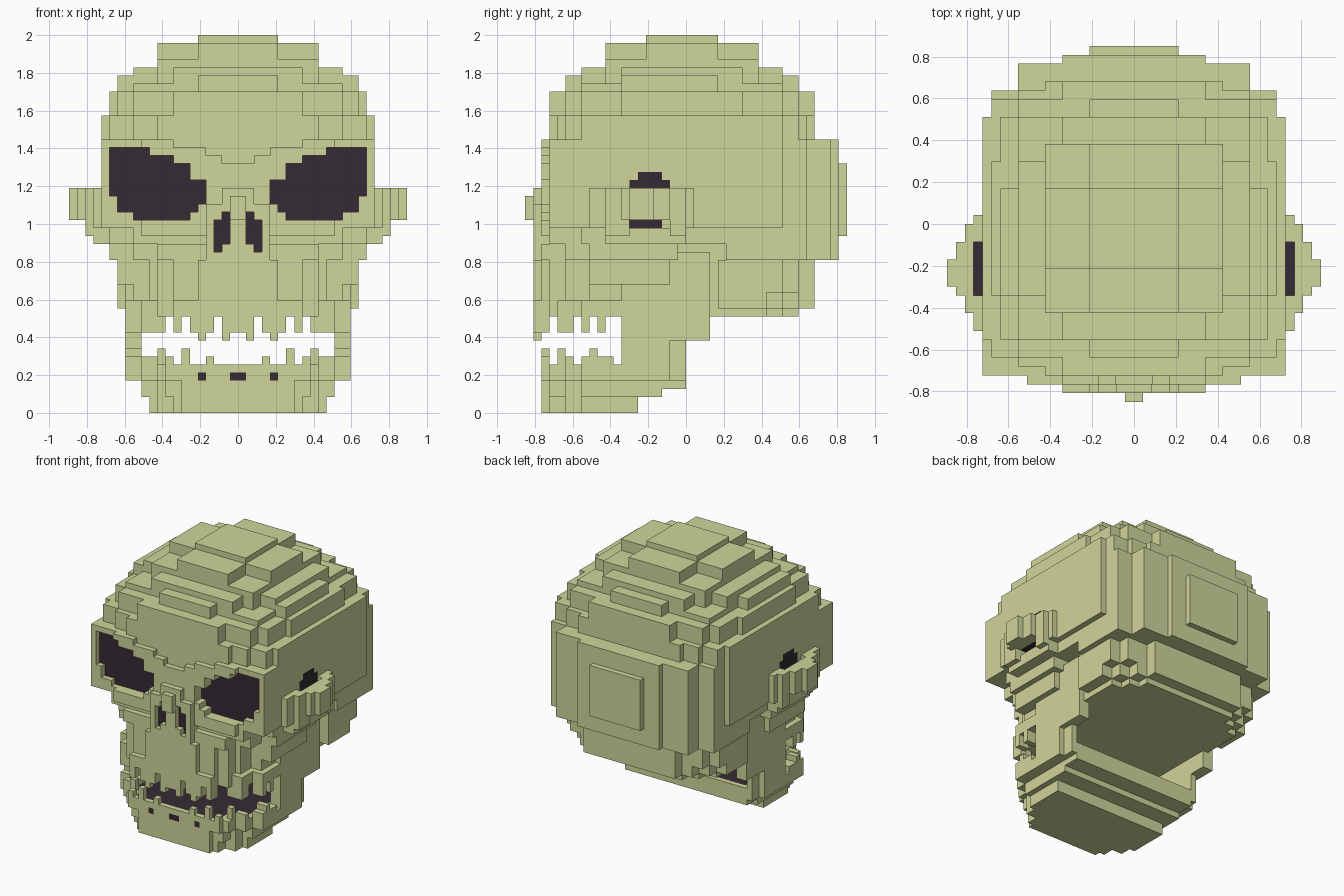
import bpy, bmesh

if "Cube" in bpy.data.objects:
    bpy.data.objects.remove(bpy.data.objects["Cube"])

U = 2 / 47  # edge of one block


def material(name, color):
    m = bpy.data.materials.new(name)
    m.use_nodes = True
    m.diffuse_color = color
    m.node_tree.nodes["Principled BSDF"].inputs["Base Color"].default_value = color
    return m


BONE = material("bone olive", (0.63, 0.67, 0.325, 1))
DARK = material("dark hollow", (0.033, 0.024, 0.035, 1))


def pair(x0, x1, y0, y1, z0, z1):
    """Blocks filling a box between x0 and x1 on both sides of the middle."""
    return {(s, y, z) for x in range(x0, x1) for s in (x, -x - 1)
            for y in range(y0, y1) for z in range(z0, z1)}


def layer(z0, z1, *rects):
    """Stack level made of centred rectangles (half width, front, back)."""
    out = set()
    for h, y0, y1 in rects:
        out |= pair(0, h, y0, y1, z0, z1)
    return out


SIDES = {(1, 0, 0): ((1, 0, 0), (1, 1, 0), (1, 1, 1), (1, 0, 1)),
         (-1, 0, 0): ((0, 0, 0), (0, 0, 1), (0, 1, 1), (0, 1, 0)),
         (0, 1, 0): ((0, 1, 0), (0, 1, 1), (1, 1, 1), (1, 1, 0)),
         (0, -1, 0): ((0, 0, 0), (1, 0, 0), (1, 0, 1), (0, 0, 1)),
         (0, 0, 1): ((0, 0, 1), (1, 0, 1), (1, 1, 1), (0, 1, 1)),
         (0, 0, -1): ((0, 0, 0), (0, 1, 0), (1, 1, 0), (1, 0, 0))}


def part(name, cells, mat):
    """Skin a set of blocks with flat faces and merge coplanar ones."""
    bm = bmesh.new()
    verts = {}
    for x, y, z in cells:
        for (dx, dy, dz), quad in SIDES.items():
            if (x + dx, y + dy, z + dz) in cells:
                continue
            vs = []
            for a, b, c in quad:
                k = (x + a, y + b, z + c)
                if k not in verts:
                    verts[k] = bm.verts.new([i * U for i in k])
                vs.append(verts[k])
            bm.faces.new(vs)
    bmesh.ops.dissolve_limit(bm, angle_limit=0.01, verts=bm.verts[:], edges=bm.edges[:])
    me = bpy.data.meshes.new(name)
    bm.to_mesh(me)
    bm.free()
    me.materials.append(mat)
    ob = bpy.data.objects.new(name, me)
    bpy.context.collection.objects.link(ob)
    return ob


# Stepped dome of the head
cranium = (layer(46, 47, (5, -5, 4))
           | layer(44, 46, (5, -10, 9), (10, -5, 4))
           | layer(43, 44, (10, -10, 9))
           | layer(41, 43, (8, -13, 12), (10, -10, 9), (13, -8, 7))
           | layer(40, 42, (5, -15, 14), (15, -8, 4))
           | layer(40, 41, (13, -13, 12))
           | layer(37, 40, (8, -17, 16), (13, -15, 14), (15, -13, 12), (16, -8, 7))
           | layer(34, 37, (10, -17, 16), (13, -16, 15), (16, -15, 14), (17, -13, 12)))
part("cranium", cranium, BONE)

# Middle and lower skull: back plates, brow, temples, cheeks, upper jaw
skull = (layer(23, 34, (17, -17, 12), (16, -16, 15), (13, -17, 18))
         | layer(21, 23, (16, 0, 5))
         | layer(19, 23, (16, 5, 15), (13, 0, 18))
         | layer(19, 34, (8, 0, 19))
         | layer(22, 31, (5, 0, 20))
         # rounded base of the back
         | layer(15, 19, (15, 4, 12), (13, 0, 14), (9, 0, 16))
         | layer(13, 15, (15, 4, 10), (13, 0, 12), (11, 0, 14), (9, 0, 16))
         | layer(12, 13, (13, 0, 10), (11, 0, 12), (9, 0, 14))
         # brow and face plate
         | layer(22, 31, (12, -18, -16))
         | pair(2, 12, -18, -16, 31, 32)
         | pair(4, 12, -18, -16, 32, 33)
         | pair(8, 12, -18, -16, 33, 34)
         # cheeks
         | layer(21, 23, (13, -17, 0), (16, -13, 2))
         | layer(19, 21, (10, -18, 0), (13, -15, 0), (16, -12, -1))
         | layer(16, 19, (15, -12, -2))
         # upper jaw and the wider gum ledge
         | layer(14, 19, (5, -19, 0), (8, -18, 0), (10, -17, 0), (11, -15, 0), (13, -12, -2))
         | layer(12, 14, (8, -19, 0), (10, -17, 0), (12, -16, 0), (14, -13, -8))
         # nose bridge
         | layer(19, 26, (4, -19, -17))
         | layer(26, 28, (2, -19, -17))
         | layer(24, 27, (1, -20, -18)))

# Eye and nose openings: rows of (inner x, outer x, bottom, top)
eye_rows = [(6, 13, 24, 25), (5, 15, 25, 26), (4, 15, 26, 27), (4, 16, 27, 29),
            (6, 16, 29, 31), (8, 16, 31, 32), (11, 16, 32, 33)]
nose_rows = [(2, 3, 20, 21), (1, 3, 21, 24), (1, 2, 24, 25)]
eyes, nose = set(), set()
for a, b, z0, z1 in eye_rows:
    skull -= pair(a, b, -20, -15, z0, z1)
    eyes |= pair(a, b, -16, -15, z0, z1)
for a, b, z0, z1 in nose_rows:
    skull -= pair(a, b, -20, -17, z0, z1)
    nose |= pair(a, b, -18, -17, z0, z1)

# Ear holes sunk flush into the temples, with a dark slot behind the arch
holes = (pair(16, 17, -7, -2, 24, 29) | pair(16, 17, -7, -3, 23, 24)
         | pair(16, 17, -6, -3, 29, 30))
slots = pair(17, 18, -8, -2, 24, 26)
part("skull", skull - holes, BONE)
part("eye_sockets", eyes, DARK)
part("nose_holes", nose, DARK)
part("ear_holes", holes | slots, DARK)

# Bowed cheek arches over the ear holes
arches = (pair(17, 18, -12, 1, 23, 28) | pair(16, 18, -10, 0, 21, 23)
          | pair(18, 19, -10, 0, 22, 28)
          | pair(19, 20, -8, -2, 24, 28) | pair(20, 21, -7, -4, 24, 28))
arches -= pair(17, 19, -7, -2, 23, 24) | pair(17, 18, -8, -2, 24, 28)
arches -= pair(18, 19, -7, -2, 22, 23)
part("cheek_arches", arches, BONE)

# Upper teeth: front row with gaps, then the side rows
upper = (layer(10, 12, (5, -19, -17)) | pair(5, 8, -19, -17, 10, 12)
         | pair(8, 12, -16, -15, 10, 12)
         | pair(4, 5, -19, -18, 9, 10) | pair(1, 2, -19, -18, 9, 10))
for a in (2, 6, 8):
    upper -= pair(a, a + 1, -19, -15, 10, 12)
for y0, y1 in ((-13, -12), (-11, -10)):
    upper |= pair(12, 14, y0, y1, 10, 12)
upper |= pair(11, 12, -16, -14, 10, 12)
part("upper_teeth", upper, BONE)

# Lower jaw: rounded stepped chin, rim and the upright rear branches
jaw = (layer(0, 2, (7, -18, -6), (8, -17, -6), (10, -15, -6), (11, -13, -6))
       | layer(2, 4, (7, -18, -3), (9, -17, -3), (10, -15, -3), (12, -13, -3))
       | layer(3, 4, (12, -13, 0))
       | layer(4, 6, (9, -18, 0), (10, -17, 0), (12, -15, 0), (14, -13, -2))
       | pair(12, 13, -8, 0, 4, 10) | pair(12, 14, -8, -2, 4, 10)
       | pair(12, 14, -8, 3, 9, 18) | pair(13, 14, -4, 3, 18, 20))
floor = layer(4, 5, (8, -17, -1), (11, -14, -1))
jaw -= layer(4, 6, (8, -17, -1), (11, -14, -1))
gaps = layer(4, 5, (1, -18, -17)) | pair(4, 5, -18, -17, 4, 5)
part("lower_jaw", jaw - gaps, BONE)
part("mouth_floor", floor, DARK)
part("tooth_gaps", gaps, DARK)

# Lower teeth
lower = (pair(3, 4, -18, -17, 6, 7) | pair(6, 7, -18, -17, 6, 8)
         | pair(8, 9, -18, -17, 6, 7) | pair(9, 10, -16, -15, 6, 8)
         | pair(10, 12, -15, -14, 6, 7)
         | pair(12, 14, -12, -11, 6, 8) | pair(12, 14, -13, -9, 6, 7))
part("lower_teeth", lower, BONE)
